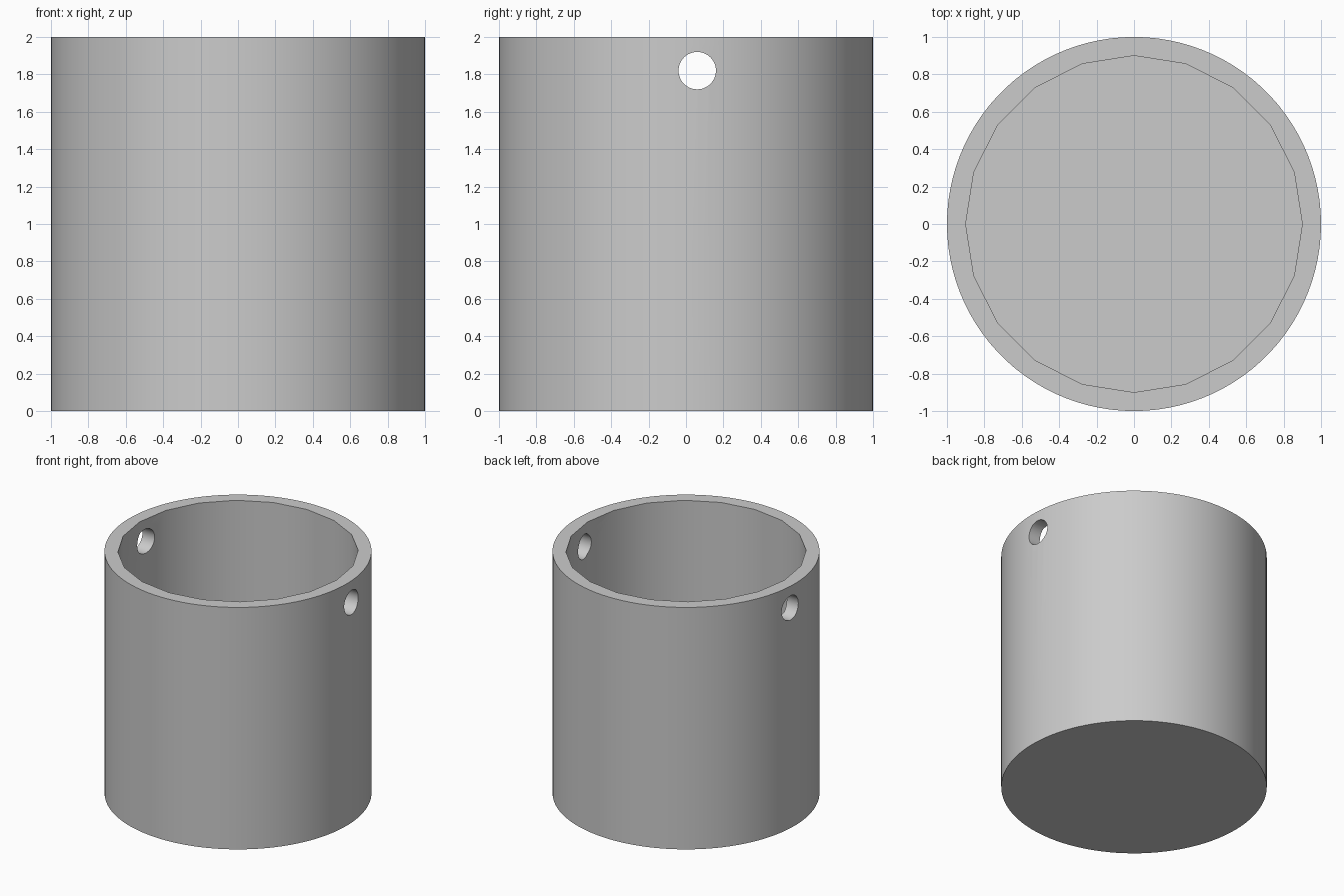
import bpy
import math

if "Cube" in bpy.data.objects:
    bpy.data.objects.remove(bpy.data.objects["Cube"], do_unlink=True)

HEIGHT, FLOOR = 2.0, 0.1
HOLE_Y, HOLE_Z, HOLE_RADIUS = 0.06, 1.82, 0.1

grey = bpy.data.materials.new("plain grey")
grey.use_nodes = True
colour = (0.6, 0.6, 0.6, 1)
grey.diffuse_color = colour
grey.node_tree.nodes["Principled BSDF"].inputs["Base Color"].default_value = colour


def cylinder(name, sides, radius, depth, location, rotation=(0, 0, 0)):
    bpy.ops.mesh.primitive_cylinder_add(
        vertices=sides, radius=radius, depth=depth,
        location=location, rotation=rotation)
    obj = bpy.context.object
    obj.name = name
    obj.data.materials.append(grey)
    return obj


# Round outer body
cup = cylinder("cup", 100, 1.0, HEIGHT, (0, 0, HEIGHT / 2))

# Twenty-sided cavity and the cross hole through both walls
cavity = cylinder("cavity_cutter", 20, 0.9, HEIGHT, (0, 0, FLOOR + HEIGHT / 2))
hole = cylinder("hole_cutter", 48, HOLE_RADIUS, 3, (0, HOLE_Y, HOLE_Z),
                (0, math.pi / 2, 0))

for cutter in (cavity, hole):
    cut = cup.modifiers.new(cutter.name, "BOOLEAN")
    cut.operation = "DIFFERENCE"
    cut.solver = "EXACT"
    cut.object = cutter
    bpy.context.view_layer.objects.active = cup
    bpy.ops.object.modifier_apply(modifier=cut.name)
    bpy.data.objects.remove(cutter, do_unlink=True)

# Smooth walls with crisp rims
bpy.ops.object.select_all(action="DESELECT")
cup.select_set(True)
bpy.context.view_layer.objects.active = cup
bpy.ops.object.shade_smooth_by_angle(angle=math.radians(30))
